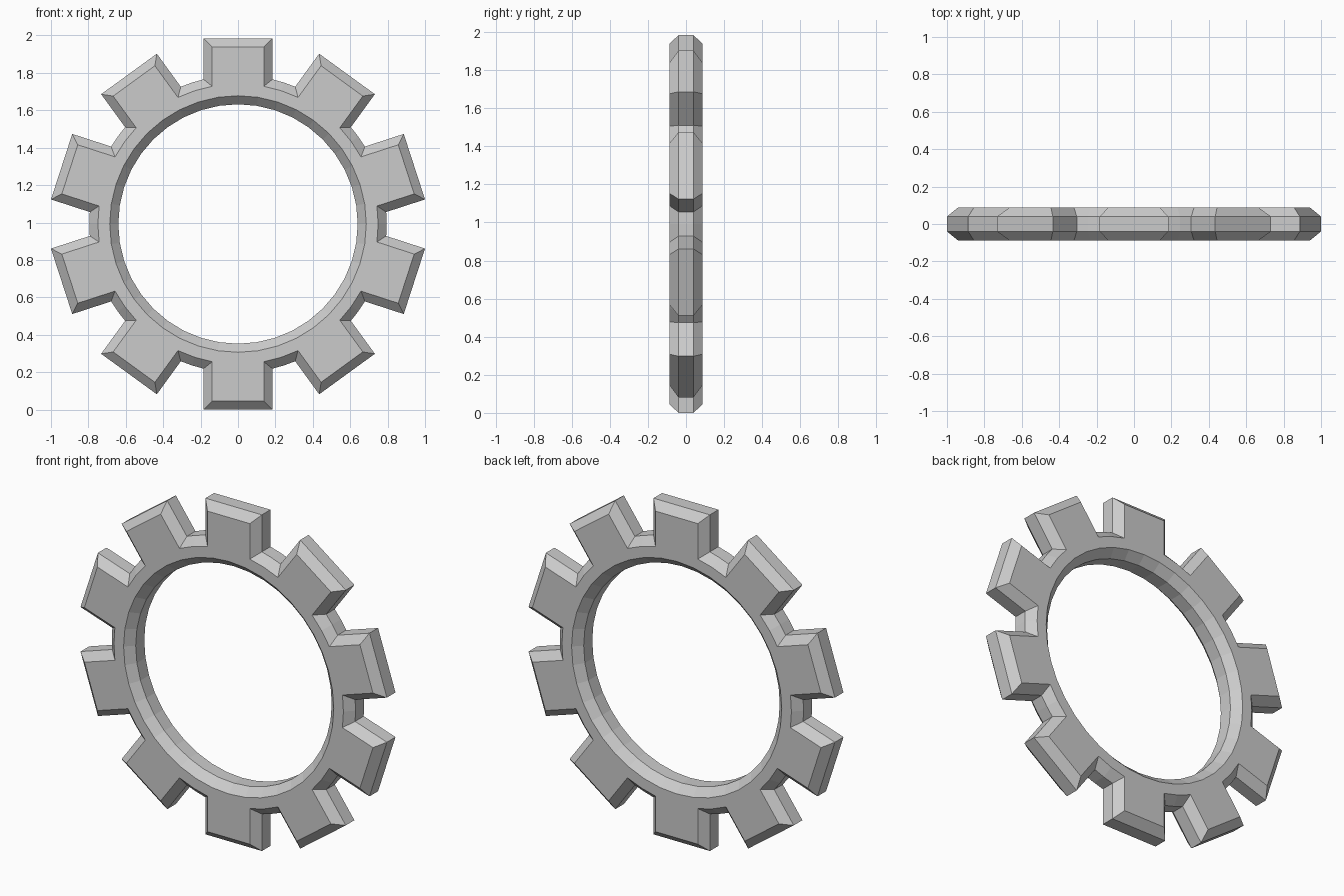
import bpy, bmesh
from math import sin, cos, asin, pi, sqrt

if "Cube" in bpy.data.objects:
    bpy.data.objects.remove(bpy.data.objects["Cube"])

TEETH = 10
STEP = 2 * pi / TEETH
CZ = 0.992                       # ring centre height
BEVEL = 0.046
Y_FACE, Y_EDGE = 0.087, 0.04     # flat faces / start of the chamfer

bm = bmesh.new()


def polar(u, v, a, y):
    """Vertex u outwards and v sideways from a spoke at angle a."""
    return bm.verts.new((u * cos(a) - v * sin(a), y, CZ + u * sin(a) + v * cos(a)))


def layer(y, inset):
    """Outer gear outline (6 points per tooth) and hole outline (4 per tooth)."""
    root, tip, half, hole = 0.795 - inset, 0.9916 - inset, 0.184 - inset, 0.64 + inset
    foot = sqrt(root ** 2 - half ** 2)
    outer, inner = [], []
    for k in range(TEETH):
        a = (k + 0.5) * STEP
        outer.append(polar(root, 0, k * STEP, y))
        for u, v in ((foot, -half), (tip, -half), (tip, 0), (tip, half), (foot, half)):
            outer.append(polar(u, v, a, y))
        for j in range(4):
            inner.append(polar(hole, 0, (k + j / 4) * STEP, y))
    return outer, inner


def bridge(a, b):
    n = len(a)
    for i in range(n):
        j = (i + 1) % n
        bm.faces.new((a[i], a[j], b[j], b[i]))


# Chamfered rim and bore
layers = [layer(-Y_FACE, BEVEL), layer(-Y_EDGE, 0), layer(Y_EDGE, 0), layer(Y_FACE, BEVEL)]
for lo, hi in zip(layers, layers[1:]):
    bridge(lo[0], hi[0])
    bridge(lo[1], hi[1])

# Front and back faces, one polygon per half tooth
for outer, inner in (layers[0], layers[-1]):
    for h in range(2 * TEETH):
        o = [outer[(3 * h + i) % len(outer)] for i in range(4)]
        n = [inner[(2 * h + i) % len(inner)] for i in range(3)]
        bm.faces.new(o + n[::-1])

bmesh.ops.recalc_face_normals(bm, faces=bm.faces[:])
mesh = bpy.data.meshes.new("gear_ring")
bm.to_mesh(mesh)
bm.free()
gear = bpy.data.objects.new("gear_ring", mesh)
bpy.context.collection.objects.link(gear)
